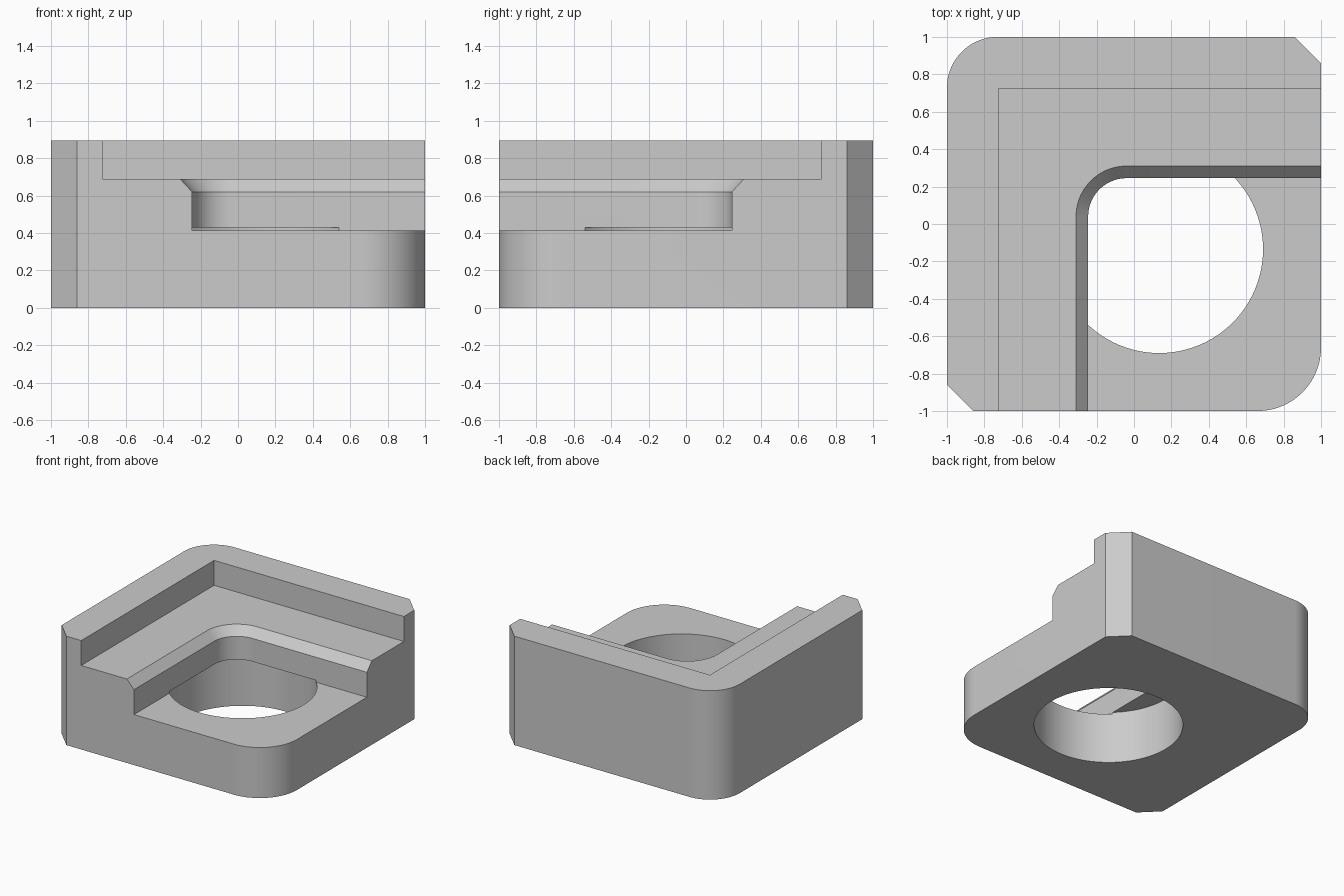
import bpy, bmesh, math

cube = bpy.data.objects.get("Cube")
if cube:
    bpy.data.objects.remove(cube, do_unlink=True)

grey = bpy.data.materials.new("plain grey")
grey.use_nodes = True
colour = (0.6, 0.6, 0.6, 1)
grey.diffuse_color = colour
grey.node_tree.nodes["Principled BSDF"].inputs["Base Color"].default_value = colour

HEIGHT = 0.895
FLOOR, SLOPE_START, SHELF = 0.415, 0.62, 0.69
OUT = 1.3  # how far cutters overshoot the open sides


def arc(cx, cy, radius, start, end, steps=24):
    """Points on an arc, angles in degrees."""
    angles = [math.radians(start + (end - start) * i / steps) for i in range(steps + 1)]
    return [(cx + radius * math.cos(a), cy + radius * math.sin(a)) for a in angles]


def loft(name, rings):
    """Closed solid through (z, outline) rings with equal point counts."""
    bm = bmesh.new()
    loops = [[bm.verts.new((x, y, z)) for x, y in outline] for z, outline in rings]
    for low, high in zip(loops, loops[1:]):
        for i in range(len(low)):
            j = (i + 1) % len(low)
            bm.faces.new((low[i], low[j], high[j], high[i]))
    bm.faces.new(loops[0][::-1])
    bm.faces.new(loops[-1])
    bmesh.ops.recalc_face_normals(bm, faces=bm.faces)
    mesh = bpy.data.meshes.new(name)
    bm.to_mesh(mesh)
    bm.free()
    mesh.materials.append(grey)
    obj = bpy.data.objects.new(name, mesh)
    bpy.context.collection.objects.link(obj)
    return obj


def pocket_outline(edge, radius):
    """Square open to the front and left, with one rounded inner corner."""
    c = edge - radius
    return arc(-c, c, radius, 90, 180) + [(-edge, -OUT), (OUT, -OUT), (OUT, edge)]


# Body: two rounded and two chamfered corners
r_back, r_front, cut = 0.27, 0.34, 0.14
outline = arc(r_back - 1, 1 - r_back, r_back, 90, 180)
outline += [(-1, cut - 1), (cut - 1, -1)]
outline += arc(1 - r_front, r_front - 1, r_front, 270, 360)
outline += [(1, 1 - cut), (1 - cut, 1)]
body = loft("corner_block", [(0, outline), (HEIGHT, outline)])

# Upper shelf
e = 0.725
square = [(-e, e), (-e, -OUT), (OUT, -OUT), (OUT, e)]
shelf = loft("shelf_cutter", [(SHELF, square), (OUT, square)])

# Lower pocket, flaring outwards at its rim
edge, radius, flare = 0.245, 0.205, 0.065
rise = SHELF - SLOPE_START
straight = pocket_outline(edge, radius)
wide = pocket_outline(edge + 2 * flare, radius + 2 * flare)
pocket = loft("pocket_cutter", [(FLOOR, straight), (SLOPE_START, straight),
                                (SLOPE_START + 2 * rise, wide)])

# Round hole, reaching slightly above the pocket floor
circle = arc(0.135, -0.135, 0.555, 0, 360, 96)[:-1]
hole = loft("hole_cutter", [(-0.2, circle), (FLOOR + 0.015, circle)])

# Cut the body and tidy up
bpy.context.view_layer.objects.active = body
for cutter in (shelf, pocket, hole):
    cutter.hide_render = True
    mod = body.modifiers.new(cutter.name, "BOOLEAN")
    mod.operation = "DIFFERENCE"
    mod.solver = "EXACT"
    mod.object = cutter
    bpy.ops.object.modifier_apply(modifier=mod.name)
    bpy.data.objects.remove(cutter, do_unlink=True)

bpy.ops.object.select_all(action="DESELECT")
body.select_set(True)
bpy.ops.object.shade_smooth_by_angle(angle=math.radians(25))
